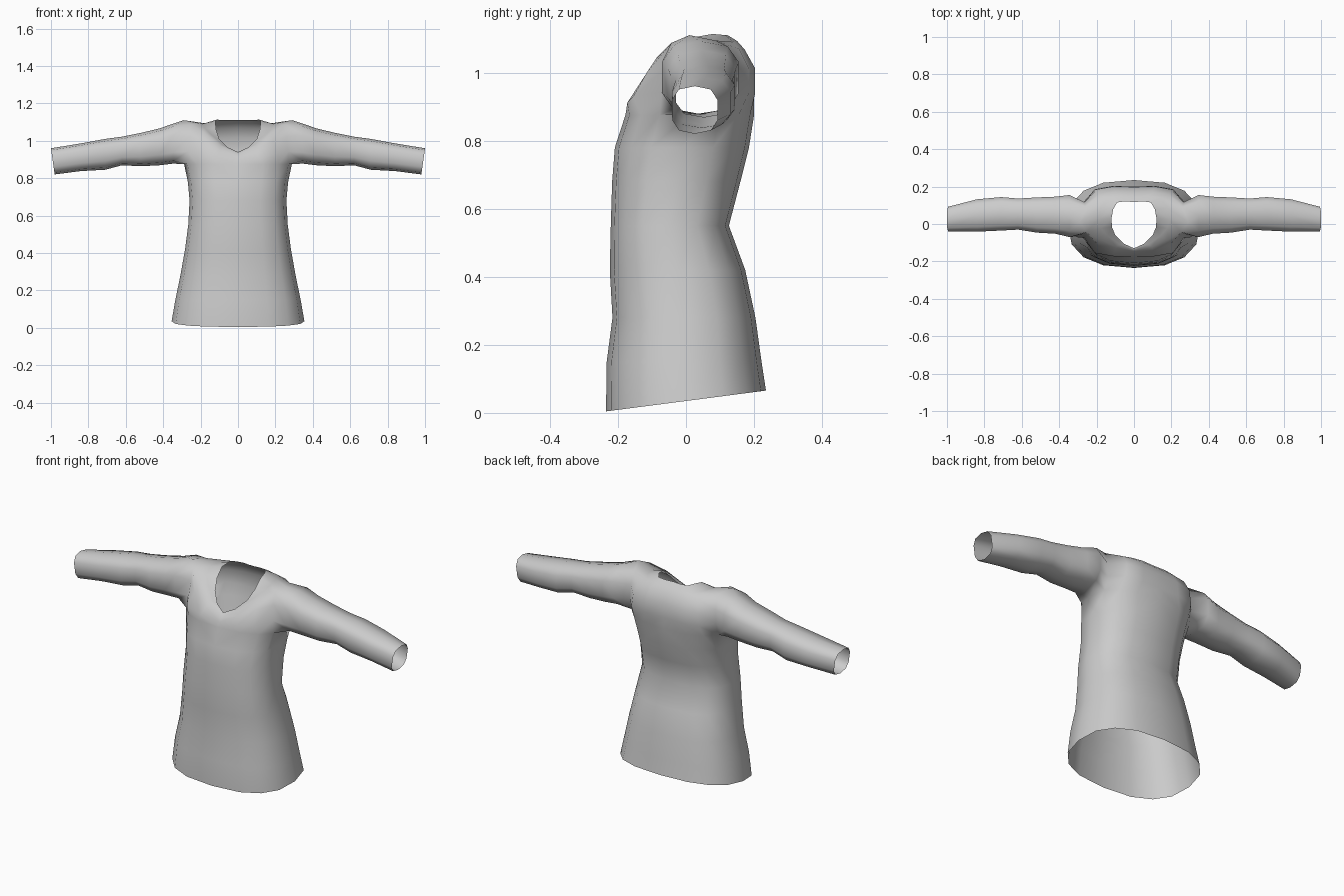
import bpy, bmesh, math
from mathutils import Vector

if "Cube" in bpy.data.objects:
    bpy.data.objects.remove(bpy.data.objects["Cube"], do_unlink=True)

cloth = bpy.data.materials.new("light_grey_cloth")
cloth.use_nodes = True
grey = (0.6, 0.6, 0.6, 1)
cloth.diffuse_color = grey
bsdf = cloth.node_tree.nodes["Principled BSDF"]
bsdf.inputs["Base Color"].default_value = grey
bsdf.inputs["Roughness"].default_value = 0.8


def spow(v, p):
    """Signed power for rounded-box cross-sections."""
    return math.copysign(abs(v) ** (2 / p), v)


def body_row(z, w, front, back, tilt=0.0):
    """Left half of a torso ring, front centre to back centre."""
    mid, h, row = (front + back) / 2, (back - front) / 2, []
    for c in range(9):
        a = math.pi * c / 8
        x = w * spow(math.sin(a), 2.5) if 0 < c < 8 else 0
        y = mid - h * spow(math.cos(a), 2.5)
        row.append(Vector((x, y, z + tilt * y)))
    return row


def yoke_row(keys):
    """Five key points from front to back, smoothed to nine."""
    k = [Vector(p) for p in keys]
    flip = Vector((-1, 1, 1))
    k = [k[1] * flip] + k + [k[3] * flip]
    row = []
    for i in range(1, 6):
        row.append(k[i])
        if i < 5:
            row.append((9 * (k[i] + k[i + 1]) - k[i - 1] - k[i + 2]) / 16)
    return row


# Torso from the tilted hem to the armpit: height, half width, front, back
rows = [body_row(0.035, 0.355, -0.235, 0.235, 0.13)]
for ring in [(0.15, 0.335, -0.233, 0.222), (0.28, 0.308, -0.216, 0.204),
             (0.42, 0.283, -0.224, 0.174), (0.55, 0.266, -0.221, 0.126),
             (0.68, 0.259, -0.217, 0.160), (0.78, 0.268, -0.209, 0.185),
             (0.875, 0.288, -0.178, 0.2)]:
    rows.append(body_row(*ring))

# Chest, shoulder and neckline
for keys in [
    [(0, -.165, .90), (.21, -.155, .93), (.29, .03, .95), (.21, .185, .94), (0, .2, .94)],
    [(0, -.148, .92), (.19, -.115, 1.0), (.29, .03, 1.03), (.2, .185, 1.01), (0, .198, 1.02)],
    [(0, -.14, .93), (.18, -.085, 1.045), (.29, .01, 1.11), (.19, .155, 1.07), (0, .17, 1.07)],
    [(0, -.135, .935), (.14, -.065, 1.03), (.19, .025, 1.09), (.14, .14, 1.09), (0, .145, 1.095)],
    [(0, -.13, .94), (.10, -.06, 1.01), (.12, .03, 1.105), (.09, .115, 1.11), (0, .117, 1.11)],
]:
    rows.append(yoke_row(keys))

bm = bmesh.new()
grid = [[bm.verts.new(p) for p in row] for row in rows]
for r in range(len(grid) - 1):
    for c in range(8):
        if 7 <= r <= 9 and c in (3, 4):
            continue  # armhole
        bm.faces.new((grid[r][c], grid[r][c + 1], grid[r + 1][c + 1], grid[r + 1][c]))

# Sleeve grown from the armhole: x, front, back, bottom, top, cuff slant
loop = [grid[r][c] for r, c in [(7, 4), (7, 3), (8, 3), (9, 3), (10, 3),
                                (10, 4), (10, 5), (9, 5), (8, 5), (7, 5)]]
for x, front, back, low, high, slant in [
        (.345, -.07, .155, .878, 1.092, 0), (.42, -.052, .146, .869, 1.066, 0),
        (.52, -.046, .142, .864, 1.042, 0), (.62, -.030, .136, .869, 1.022, 0),
        (.71, -.035, .144, .845, 1.010, 0), (.84, -.041, .132, .838, .986, 0),
        (.99, -.040, .092, .820, .960, .01)]:
    ring = []
    for i in range(10):
        a = 2 * math.pi * i / 10
        up = -spow(math.cos(a), 2.8)
        side = -spow(math.sin(a), 2.8) / 0.965
        ring.append(bm.verts.new((x + slant * up,
                                  (front + back) / 2 + side * (back - front) / 2,
                                  (low + high) / 2 + up * (high - low) / 2)))
    for i in range(10):
        j = (i + 1) % 10
        bm.faces.new((loop[j], loop[i], ring[i], ring[j]))
    loop = ring

bmesh.ops.delete(bm, geom=[v for v in bm.verts if not v.link_faces], context='VERTS')
for f in bm.faces:
    f.smooth = True

mesh = bpy.data.meshes.new("shirt")
bm.to_mesh(mesh)
bm.free()
mesh.materials.append(cloth)
shirt = bpy.data.objects.new("shirt", mesh)
bpy.context.collection.objects.link(shirt)

# Mirror the left half to the right
mirror = shirt.modifiers.new("mirror", 'MIRROR')
mirror.use_clip = True
mirror.merge_threshold = 0.001
